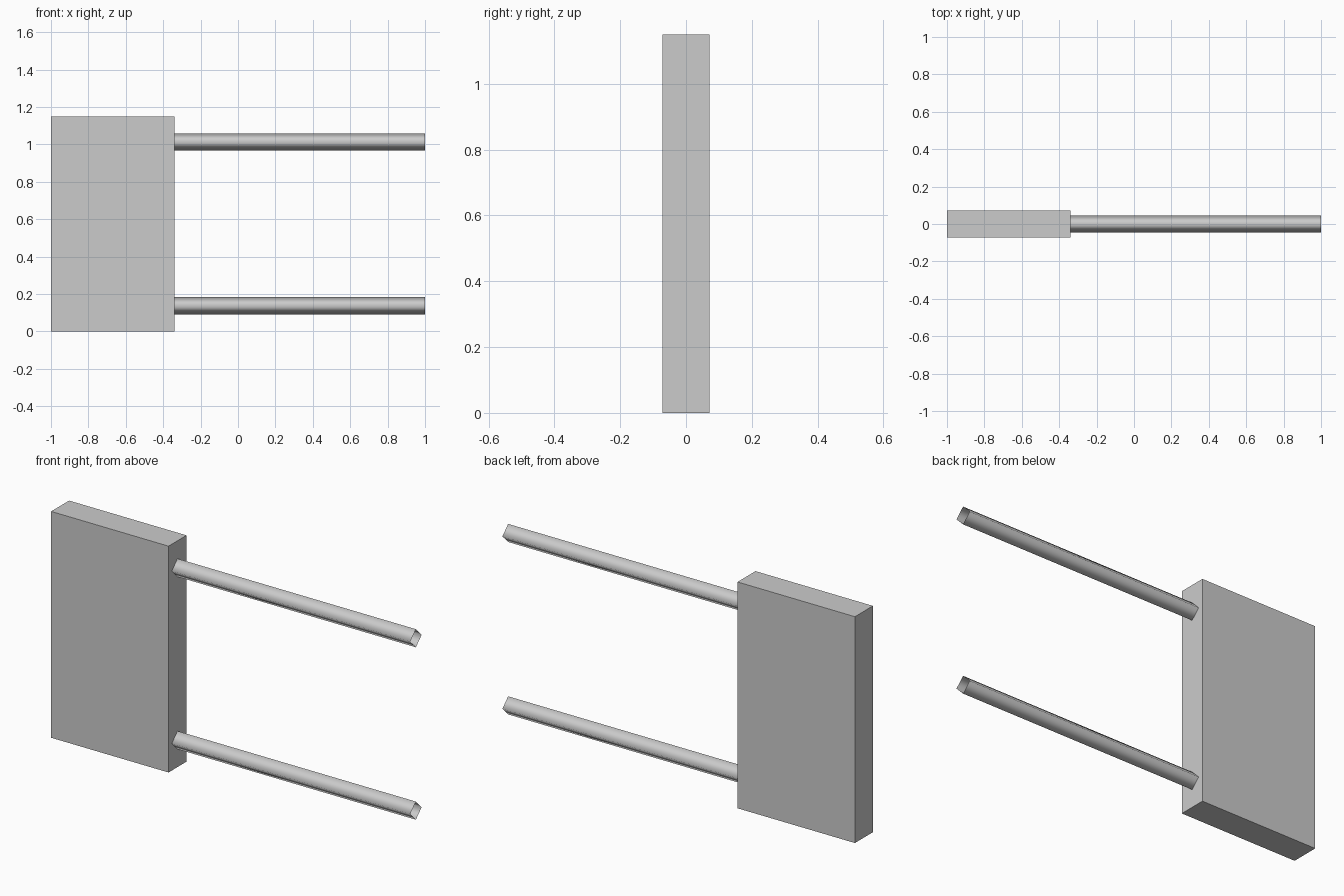
import bpy
import bmesh
from math import pi
from mathutils import Matrix, Vector

cube = bpy.data.objects.get("Cube")
if cube:
    bpy.data.objects.remove(cube, do_unlink=True)

HEIGHT = 1.15
BLOCK_END = -0.34
ROD_RADIUS = 0.046
ROD_INSET = 0.137

grey = bpy.data.materials.new("light grey")
grey.use_nodes = True
colour = (0.6, 0.6, 0.6, 1)
grey.diffuse_color = colour
grey.node_tree.nodes["Principled BSDF"].inputs["Base Color"].default_value = colour


def add_object(name, bm, smooth=False):
    mesh = bpy.data.meshes.new(name)
    bm.normal_update()
    for face in bm.faces:
        face.smooth = smooth
    bm.to_mesh(mesh)
    bm.free()
    mesh.materials.append(grey)
    obj = bpy.data.objects.new(name, mesh)
    bpy.context.collection.objects.link(obj)
    return obj


# Upright rectangular block
bm = bmesh.new()
bmesh.ops.create_cube(bm, size=1)
bmesh.ops.scale(bm, vec=(BLOCK_END + 1, 0.144, HEIGHT), verts=bm.verts)
bmesh.ops.translate(bm, vec=((BLOCK_END - 1) / 2, 0, HEIGHT / 2), verts=bm.verts)
add_object("block", bm)


# Open, four-sided rods with soft shading, reaching out from the block
def add_rod(name, z):
    bm = bmesh.new()
    bmesh.ops.create_cone(bm, cap_ends=False, segments=4, radius1=ROD_RADIUS,
                          radius2=ROD_RADIUS, depth=1 - BLOCK_END)
    # Lay the rod along x with one edge on top
    bmesh.ops.rotate(bm, matrix=Matrix.Rotation(pi / 2, 3, "Y"), verts=bm.verts)
    if max(v.co.z for v in bm.verts) < ROD_RADIUS * 0.9:
        bmesh.ops.rotate(bm, matrix=Matrix.Rotation(pi / 4, 3, "X"), verts=bm.verts)
    bmesh.ops.translate(bm, vec=Vector(((1 + BLOCK_END) / 2, 0, z)), verts=bm.verts)
    add_object(name, bm, smooth=True)


add_rod("lower_rod", ROD_INSET)
add_rod("upper_rod", HEIGHT - ROD_INSET)
